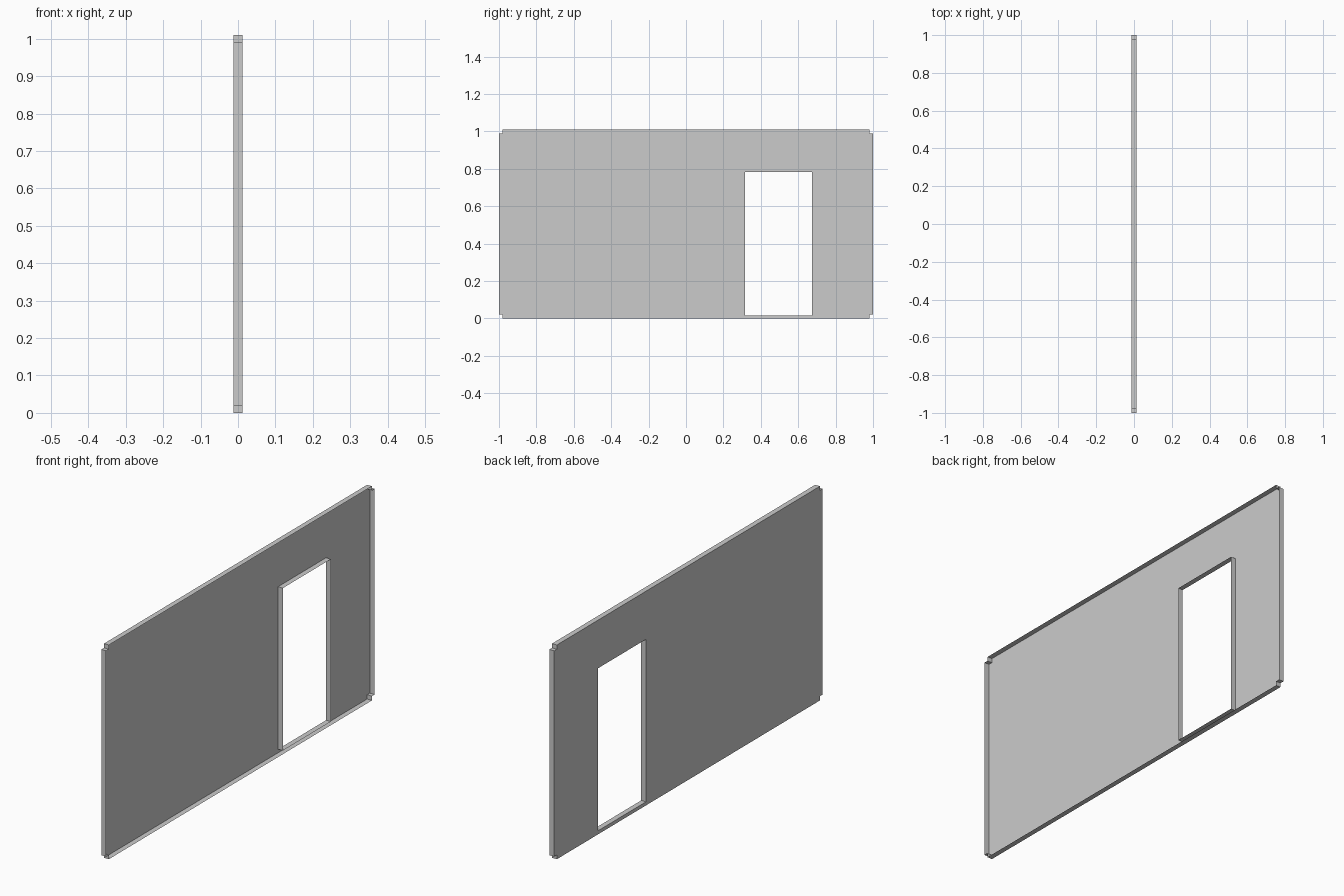
import bpy, bmesh

if "Cube" in bpy.data.objects:
    bpy.data.objects.remove(bpy.data.objects["Cube"])

BACK, FRONT = -0.0125, 0.0125    # sheet plane and flange lip (x)

# Sheet outline with a notch at each corner, as (y, z)
right_half = [(0.98, 0.0), (0.98, 0.02), (1.0, 0.02),
              (1.0, 0.99), (0.98, 0.99), (0.98, 1.01)]
outline = right_half + [(-y, z) for y, z in reversed(right_half)]
# Doorway
doorway = [(0.316, 0.017), (0.674, 0.017), (0.674, 0.783), (0.316, 0.783)]

bm = bmesh.new()


def add_loop(points):
    verts = [bm.verts.new((BACK, y, z)) for y, z in points]
    return [bm.edges.new((a, b)) for a, b in zip(verts, verts[1:] + verts[:1])]


rim = add_loop(outline) + add_loop(doorway)

# Flat sheet facing -x
bmesh.ops.triangle_fill(bm, edges=rim, use_beauty=True, normal=(-1, 0, 0))
bm.normal_update()
for f in bm.faces:
    if f.normal.x > 0:
        f.normal_flip()

# Thin flanges folded toward +x around the outline and the doorway
boundary = [e for e in bm.edges if e.is_boundary]
new = bmesh.ops.extrude_edge_only(bm, edges=boundary)["geom"]
for v in new:
    if isinstance(v, bmesh.types.BMVert):
        v.co.x = FRONT

# Consistent normals, sheet facing -x
bmesh.ops.recalc_face_normals(bm, faces=bm.faces[:])
bm.normal_update()
sheet = next(f for f in bm.faces if abs(f.normal.x) > 0.9)
if sheet.normal.x > 0:
    bmesh.ops.reverse_faces(bm, faces=bm.faces[:])

mesh = bpy.data.meshes.new("wall_panel")
bm.to_mesh(mesh)
bm.free()
panel = bpy.data.objects.new("wall_panel", mesh)
bpy.context.collection.objects.link(panel)
